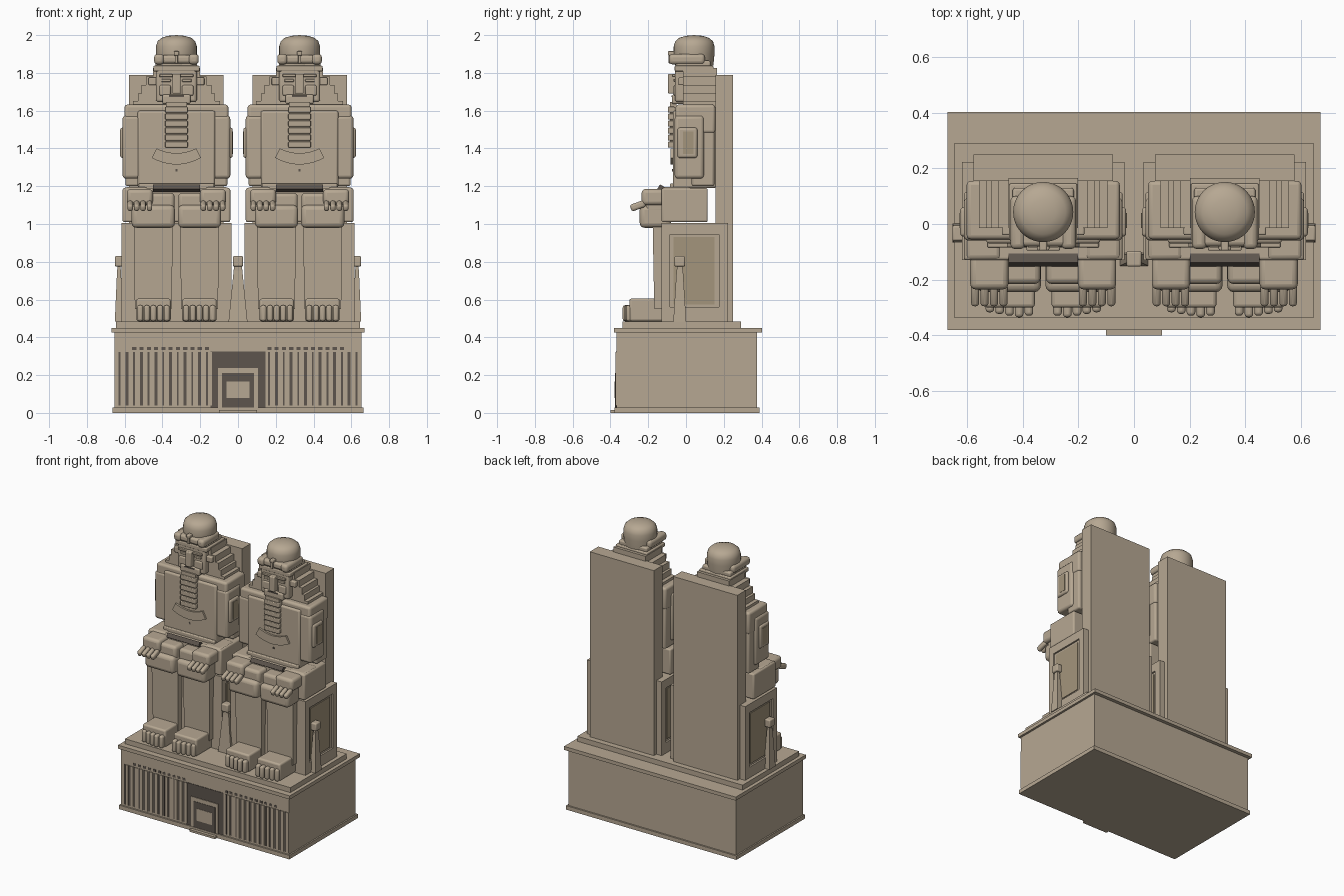
import bpy, bmesh, math
from mathutils import Matrix, Vector

if "Cube" in bpy.data.objects:
    bpy.data.objects.remove(bpy.data.objects["Cube"])


def material(name, rgb):
    m = bpy.data.materials.new(name)
    m.diffuse_color = (*rgb, 1)
    m.use_nodes = True
    m.node_tree.nodes["Principled BSDF"].inputs["Base Color"].default_value = m.diffuse_color
    return m


STONE = material("sandstone", (0.47, 0.39, 0.29))
SHADE = material("sandstone_shade", (0.37, 0.30, 0.20))
DARK = material("dark_recess", (0.11, 0.09, 0.075))


def finish(name, bm, mat, bevel=0.0, smooth=False):
    bmesh.ops.recalc_face_normals(bm, faces=bm.faces)
    me = bpy.data.meshes.new(name)
    bm.to_mesh(me)
    bm.free()
    ob = bpy.data.objects.new(name, me)
    bpy.context.collection.objects.link(ob)
    me.materials.append(mat)
    if bevel:
        mod = ob.modifiers.new("bevel", 'BEVEL')
        mod.width, mod.segments = bevel, 3
    if bevel or smooth:
        bpy.ops.object.select_all(action='DESELECT')
        bpy.context.view_layer.objects.active = ob
        ob.select_set(True)
        bpy.ops.object.shade_smooth_by_angle(angle=math.radians(35))
    return ob


def box(name, x, y, z, bevel=0.0, mat=STONE, top=(1, 1), tilt=0.0):
    """Box from (min, max) ranges; top scales the upper face, tilt turns about x."""
    bm = bmesh.new()
    bmesh.ops.create_cube(bm, size=1)
    ranges = (x, y, z)
    size = Vector([abs(r[1] - r[0]) for r in ranges])
    mid = Vector([(r[0] + r[1]) / 2 for r in ranges])
    for v in bm.verts:
        if v.co.z > 0:
            v.co.x *= top[0]
            v.co.y *= top[1]
        v.co *= size
    bm.transform(Matrix.Translation(mid) @ Matrix.Rotation(tilt, 4, 'X'))
    return finish(name, bm, mat, bevel)


def lathe(name, centre, profile, steps=40):
    bm = bmesh.new()
    pts = [bm.verts.new((r, 0, z)) for r, z in profile]
    edges = [bm.edges.new(p) for p in zip(pts, pts[1:])]
    bmesh.ops.spin(bm, geom=pts + edges, cent=(0, 0, 0), axis=(0, 0, 1),
                   angle=math.tau, steps=steps)
    bmesh.ops.remove_doubles(bm, verts=bm.verts, dist=1e-5)
    bm.transform(Matrix.Translation(centre))
    return finish(name, bm, STONE, smooth=True)


def prism(name, outline, y0, y1, mat=STONE):
    """Extrude an (x, z) outline along y."""
    bm = bmesh.new()
    f = bm.faces.new([bm.verts.new((px, y0, pz)) for px, pz in outline])
    ext = bmesh.ops.extrude_face_region(bm, geom=[f])["geom"]
    bmesh.ops.translate(bm, vec=(0, y1 - y0, 0),
                        verts=[g for g in ext if isinstance(g, bmesh.types.BMVert)])
    return finish(name, bm, mat)


def attendant(name, x, y, w, d):
    """Small standing figure: tapered robe, neck and rounded head."""
    box(name + "_robe", (x - w, x + w), (y - d, y + d), (.485, .76), top=(.45, .5))
    box(name + "_neck", (x - w * .4, x + w * .4), (y - .015, y + .015), (.75, .79))
    box(name + "_head", (x - min(w, .027), x + min(w, .027)), (y - .028, y + .028),
        (.775, .83), .008)


# Pedestal
box("plinth_foot", (-.665, .665), (-.378, .388), (0, .028))
box("pedestal", (-.655, .655), (-.367, .377), (.02, .43))
box("pedestal_cornice", (-.67, .67), (-.38, .402), (.425, .45))
box("upper_step", (-.645, .645), (-.337, .29), (.45, .485))
box("door_step", (-.1, .1), (-.4, -.36), (0, .015))

# Niched facade with a central doorway
box("door_recess", (-.145, .145), (-.370, -.36), (.028, .325), mat=DARK)
box("door_frame", (-.105, .105), (-.374, -.36), (.028, .238))
box("door_opening", (-.085, .085), (-.376, -.36), (.028, .21), mat=DARK)
box("door_panel", (-.06, .06), (-.378, -.36), (.08, .165))
for s in (-1, 1):
    for i in range(13):
        x = s * (.165 + i * .0385)
        w = .0075 if i % 2 else .005
        box("facade_groove", (x - w, x + w), (-.369, -.36), (.04, .322), mat=DARK)
        box("facade_rib", (x + .008, x + .028), (-.372, -.36), (.04, .322))
        if i < 11:
            box("facade_notch", (x - .01, x + .012), (-.369, -.36), (.332, .348), mat=DARK)


def statue(cx):
    def b(name, x, *args, **kw):
        return box(name, (cx + x[0], cx + x[1]), *args, **kw)

    def pair(name, x, *args, **kw):
        for s in (-1, 1):
            b(name, sorted((s * x[0], s * x[1])), *args, **kw)

    # Throne and back slab
    b("throne", (-.28, .28), (-.13, .222), (.485, 1.005))
    b("back_slab", (-.25, .25), (.155, .25), (.485, 1.79))
    for y in ((-.13, -.085), (.175, .222)):
        pair("throne_side_post", (.27, .292), y, (.485, 1.005))
    for z in ((.485, .56), (.945, 1.005)):
        pair("throne_side_rail", (.27, .292), (-.13, .222), z)
    pair("throne_side_panel", (.27, .285), (-.065, .152), (.575, .93), mat=SHADE)

    # Shins, feet and toes
    pair("shin", (.045, .195), (-.155, .0), (.485, .85))
    for s in (-1, 1):
        b("calf", sorted((s * .025, s * .22)), (-.168, .0), (.55, 1.0),
          top=(1.06, 1.1))
    pair("foot", (.03, .212), (-.30, -.1), (.485, .605), .012)
    for i in range(5):
        x = .036 + i * .035
        pair("toe", (x, x + .031), (-.335 + .006 * abs(i - 1), -.27), (.485, .57), .012)

    # Thighs, lap and kilt
    b("lap", (-.285, .285), (-.13, .115), (1.01, 1.19), .01)
    pair("knee", (.008, .237), (-.245, -.08), (.98, 1.1), .025)
    pair("thigh", (.01, .237), (-.215, .0), (1.06, 1.165), .02)
    b("kilt_apron", (-.125, .125), (-.15, -.085), (1.165, 1.195), mat=DARK, tilt=-.55)
    b("belt", (-.2, .2), (-.085, .1), (1.18, 1.215), .006)

    # Forearms and hands
    pair("forearm", (.15, .28), (-.13, .03), (1.1, 1.195), .018)
    pair("hand", (.125, .262), (-.235, -.09), (1.1, 1.185), .02)
    for i in range(4):
        x = .128 + i * .034
        pair("finger", (x, x + .029), (-.295, -.215), (1.078, 1.115), .012, tilt=.35)

    # Torso, shoulders and upper arms
    b("torso", (-.205, .205), (-.07, .16), (1.19, 1.6), .012)
    b("shoulders", (-.275, .275), (-.055, .155), (1.48, 1.632), .015)
    pair("upper_arm", (.16, .285), (-.06, .095), (1.24, 1.575), .018)
    pair("arm_back", (.17, .27), (.03, .15), (1.2, 1.55), .012)
    pair("armlet", (.27, .298), (-.045, .06), (1.35, 1.51), .012)
    pair("armlet_inset", (.29, .3), (-.015, .04), (1.37, 1.49), mat=SHADE)

    # Curved chest collar and navel
    n = 10
    arc = [(-1 + 2 * i / n) for i in range(n + 1)]
    outline = [(cx + .13 * t, 1.315 + .035 * t * t) for t in arc]
    outline += [(cx + .105 * t, 1.375 + .025 * t * t) for t in reversed(arc)]
    prism("chest_collar", outline, -.083, -.05)
    b("navel", (-.006, .006), (-.074, -.06), (1.278, 1.29), mat=DARK)

    # Stepped headcloth
    for w, z0, z1 in ((.23, 1.6, 1.65), (.203, 1.65, 1.69), (.185, 1.69, 1.735),
                      (.16, 1.735, 1.78), (.125, 1.78, 1.825)):
        b("headcloth_step", (-w, w), (-.015, .165), (z0, z1))
    pair("ear", (.105, .148), (-.04, .0), (1.735, 1.775), .006)

    # Head and face
    b("head", (-.108, .108), (-.058, .12), (1.645, 1.83), .014)
    b("jaw", (-.075, .075), (-.075, .0), (1.635, 1.685), .01)
    b("mouth", (-.04, .04), (-.078, -.05), (1.672, 1.68), mat=DARK)
    b("nose", (-.022, .022), (-.095, -.04), (1.69, 1.795), .006)
    pair("brow", (.02, .09), (-.073, -.04), (1.778, 1.793), .004)
    pair("eye", (.03, .08), (-.066, -.04), (1.752, 1.768), .004)
    pair("cheek", (.03, .09), (-.066, -.04), (1.68, 1.735), .008)

    # Headband, crown and brow ornament
    b("headband", (-.122, .122), (-.06, .145), (1.808, 1.838), .006)
    b("crown_base", (-.11, .11), (-.055, .13), (1.83, 1.865), .01)
    pair("temple_roll", (.065, .118), (-.09, .1), (1.845, 1.9), .018)
    b("brow_roll", (-.1, .1), (-.08, .0), (1.85, 1.895), .015)
    lathe("crown", (cx, .043, 0), [(0, 1.84), (.102, 1.84), (.108, 1.9), (.108, 1.94),
          (.1, 1.967), (.08, 1.985), (.045, 1.996), (0, 2.0)])
    b("brow_ornament", (-.008, .008), (-.092, -.05), (1.85, 1.9), .003)
    b("brow_ornament_head", (-.014, .014), (-.096, -.05), (1.892, 1.915), .006)

    # Segmented beard
    b("beard", (-.055, .055), (-.085, -.05), (1.42, 1.645))
    for i in range(6):
        z = 1.405 + i * .037
        b("beard_segment", (-.06, .06), (-.096, -.06), (z, z + .031), .005)


for cx in (-.326, .326):
    statue(cx)

# Attendants between and beside the thrones
attendant("middle_attendant", 0, -.125, .05, .025)
for s in (-1, 1):
    attendant("side_attendant", s * .63, -.033, .022, .034)
